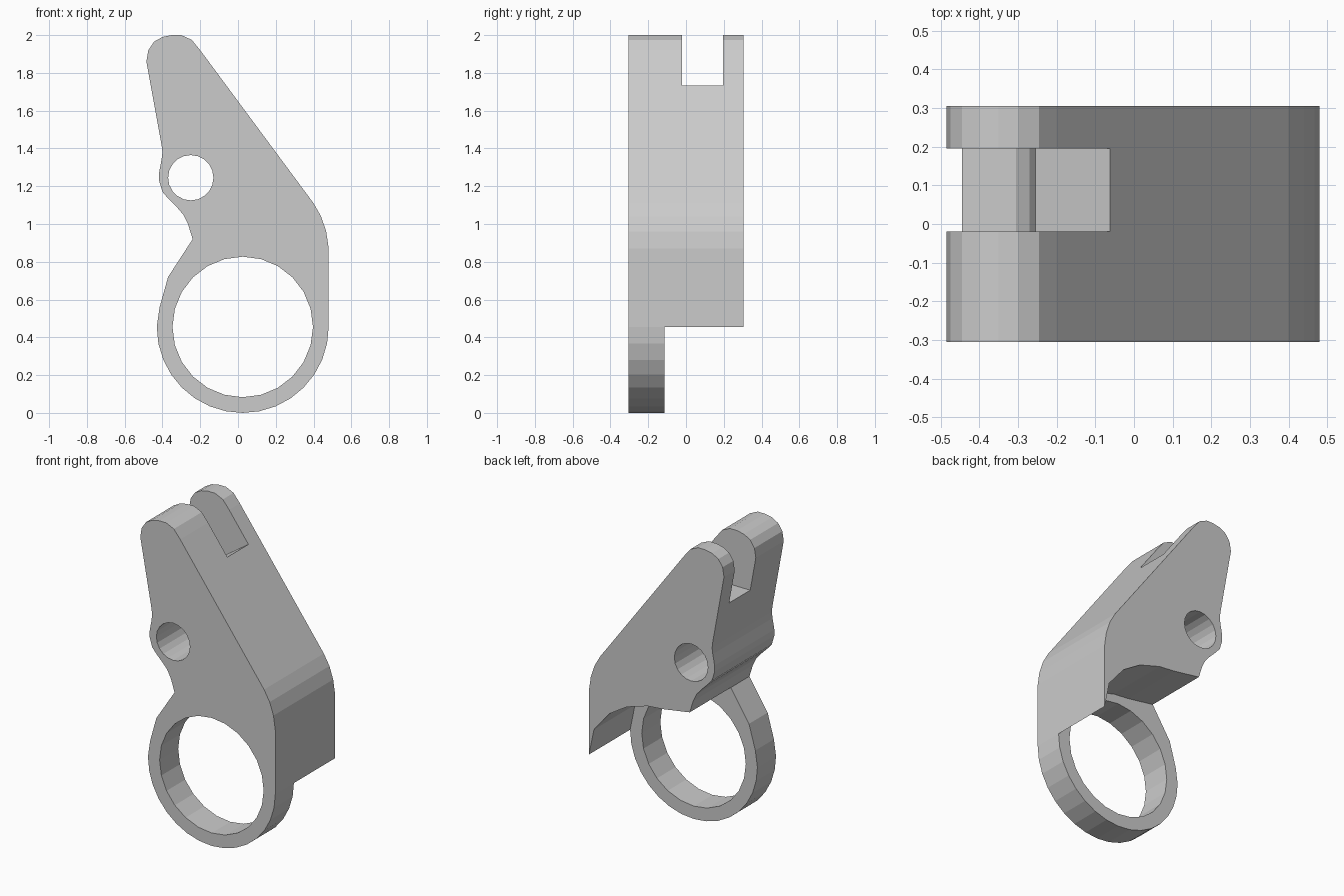
import bpy, bmesh
from math import cos, sin, pi

if "Cube" in bpy.data.objects:
    bpy.data.objects.remove(bpy.data.objects["Cube"])


def arc(cx, cz, r, a0, a1, n):
    """n + 1 points on an arc in the x-z plane, angles in degrees."""
    return [(cx + r * cos((a0 + (a1 - a0) * i / n) * pi / 180),
             cz + r * sin((a0 + (a1 - a0) * i / n) * pi / 180)) for i in range(n + 1)]


def prism(name, profile, y0, y1):
    """Extrude an x-z profile from y0 to y1."""
    bm = bmesh.new()
    face = bm.faces.new([bm.verts.new((x, y0, z)) for x, z in profile])
    ext = bmesh.ops.extrude_face_region(bm, geom=[face])
    moved = [g for g in ext["geom"] if isinstance(g, bmesh.types.BMVert)]
    bmesh.ops.translate(bm, verts=moved, vec=(0, y1 - y0, 0))
    bmesh.ops.recalc_face_normals(bm, faces=bm.faces[:])
    mesh = bpy.data.meshes.new(name)
    bm.to_mesh(mesh)
    bm.free()
    obj = bpy.data.objects.new(name, mesh)
    bpy.context.collection.objects.link(obj)
    return obj


def cut(target, cutter):
    """Subtract the cutter and remove it."""
    cutter.hide_render = True
    mod = target.modifiers.new("cut", 'BOOLEAN')
    mod.operation = 'DIFFERENCE'
    mod.solver = 'EXACT'
    mod.object = cutter
    bpy.context.view_layer.objects.active = target
    bpy.ops.object.modifier_apply(modifier=mod.name)
    bpy.data.objects.remove(cutter)


# Lever outline: rounded tip, sloping back, ring, waist and pivot bulge
tip = [(-.485, 1.86), (-.475, 1.92), (-.445, 1.965), (-.40, 1.99), (-.35, 2.0),
       (-.30, 2.0), (-.245, 1.975), (-.20, 1.92)]
back = [(.40, 1.11), (.44, 1.04), (.467, .96), (.48, .87)]
ring = arc(.025, .455, .455, 0, -180, 16)
waist = [(-.415, .56), (-.37, .72), (-.24, .92), (-.265, 1.0), (-.29, 1.05), (-.32, 1.085)]
bulge = [(-.37, 1.135), (-.40, 1.17), (-.418, 1.23), (-.418, 1.27), (-.405, 1.34),
         (-.40, 1.38), (-.405, 1.42)]
body = prism("lever_body", tip + back + ring + waist + bulge, -.305, .305)

# Ring hole and pivot hole
cut(body, prism("ring_hole", arc(.025, .455, .372, 0, 345, 23), -.5, .5))
cut(body, prism("pivot_hole", arc(-.25, 1.245, .12, 0, 342, 19), -.5, .5))

# Clearance under the rear block, leaving the ring only at the front
underside = [(.7, .455), (.48, .455), (.445, .625), (.335, .757), (.21, .835),
             (.06, .88), (-.05, .89), (-.24, .92), (-.7, .92), (-.7, -.2), (.7, -.2)]
cut(body, prism("underside_cutter", underside, -.115, .5))

# Slot between the two prongs
slot = [(-.7, 1.64), (-.305, 1.64), (-.27, 1.62), (-.255, 1.60), (-.06, 1.735),
        (.2, 1.9), (.2, 2.3), (-.7, 2.3)]
cut(body, prism("slot_cutter", slot, -.02, .195))
